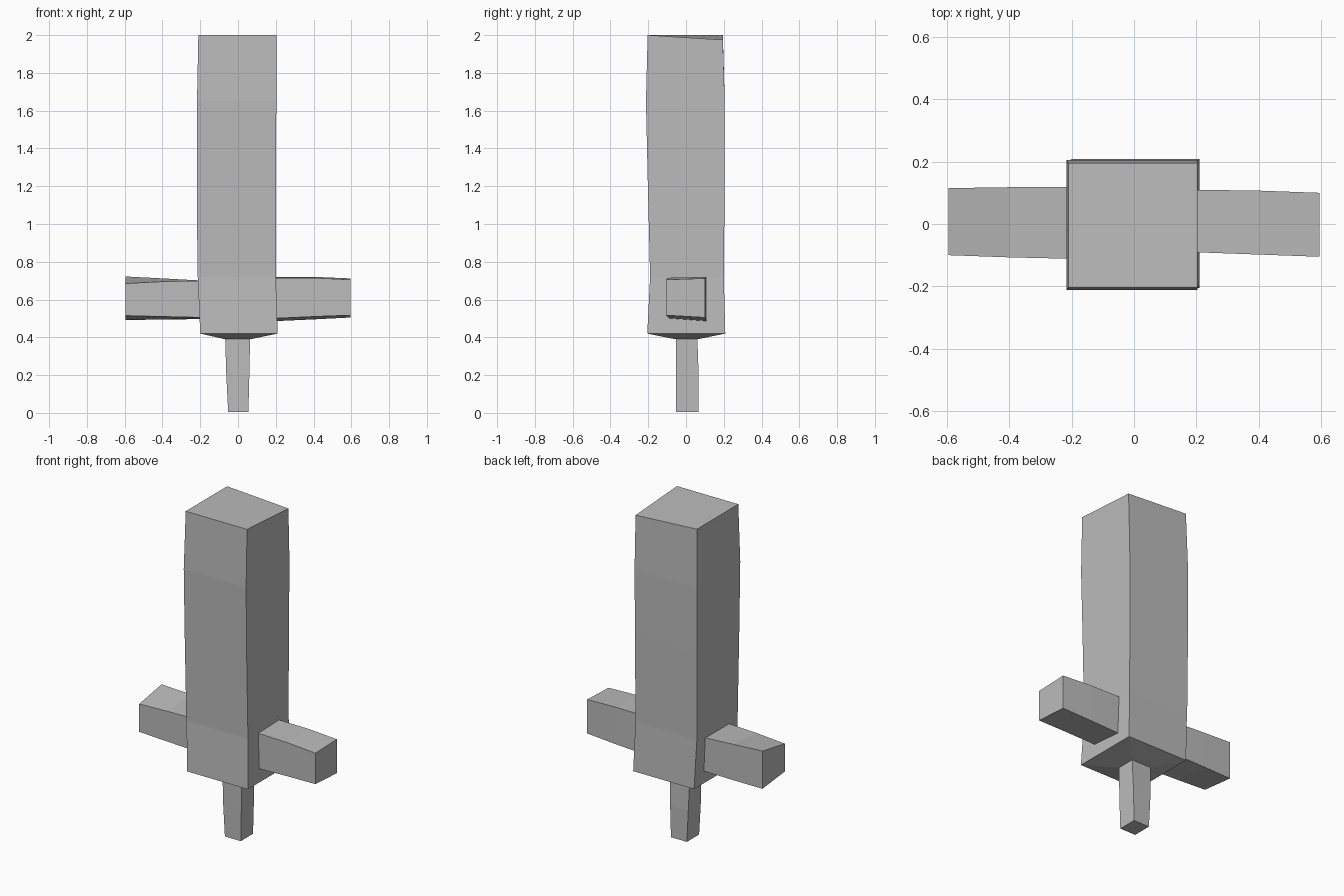
import bpy
import bmesh
from mathutils import Vector

cube = bpy.data.objects.get("Cube")
if cube:
    bpy.data.objects.remove(cube, do_unlink=True)

grey = bpy.data.materials.new("plain grey")
grey.use_nodes = True
colour = (0.5, 0.5, 0.5, 1)
grey.diffuse_color = colour
grey.node_tree.nodes["Principled BSDF"].inputs["Base Color"].default_value = colour


def loft(name, sections):
    """Join four-cornered sections into a closed faceted bar."""
    bm = bmesh.new()
    rings = [[bm.verts.new(Vector(p)) for p in s] for s in sections]
    for low, high in zip(rings, rings[1:]):
        for i in range(4):
            j = (i + 1) % 4
            bm.faces.new((low[i], low[j], high[j], high[i]))
    bm.faces.new(rings[0][::-1])
    bm.faces.new(rings[-1])
    bmesh.ops.recalc_face_normals(bm, faces=bm.faces)
    mesh = bpy.data.meshes.new(name)
    bm.to_mesh(mesh)
    bm.free()
    mesh.materials.append(grey)
    obj = bpy.data.objects.new(name, mesh)
    bpy.context.collection.objects.link(obj)
    return obj


def level(z, x0, x1, y0, y1, drop=0):
    """Horizontal section; drop lowers the rear left corner."""
    return [(x0, y0, z), (x1, y0, z), (x1, y1, z - drop), (x0, y1, z)]


def across(x, y0, y1, front, back):
    """Upright section; front and back are (bottom, top) heights."""
    return [(x, y0, front[0]), (x, y1, back[0]), (x, y1, back[1]), (x, y0, front[1])]


# Thick square blade, slightly bowed
loft("blade", [
    level(0.72, -0.215, 0.2, -0.19, 0.2),
    level(1.25, -0.217, 0.2, -0.203, 0.205),
    level(1.65, -0.217, 0.203, -0.212, 0.205),
    level(2.0, -0.21, 0.203, -0.203, 0.195, 0.025),
])

# Centre block with a shallow sloped underside
loft("guard_block", [
    level(0.39, -0.068, 0.065, -0.055, 0.062),
    level(0.42, -0.2, 0.21, -0.205, 0.208),
    level(0.72, -0.213, 0.2, -0.19, 0.2),
])

# Tapered grip
loft("grip", [
    level(0.005, -0.052, 0.055, -0.052, 0.066),
    level(0.2, -0.062, 0.06, -0.054, 0.067),
    level(0.4, -0.068, 0.064, -0.053, 0.06),
])

# Uneven cross-guard arms
loft("guard_arm_left", [
    across(0.18, -0.09, 0.11, (0.5, 0.715), (0.485, 0.72)),
    across(0.4, -0.098, 0.107, (0.51, 0.715), (0.495, 0.72)),
    across(0.595, -0.105, 0.1, (0.517, 0.705), (0.505, 0.712)),
])
loft("guard_arm_right", [
    across(-0.18, -0.112, 0.118, (0.505, 0.70), (0.497, 0.70)),
    across(-0.4, -0.107, 0.118, (0.51, 0.695), (0.494, 0.712)),
    across(-0.595, -0.1, 0.115, (0.515, 0.685), (0.492, 0.722)),
])
